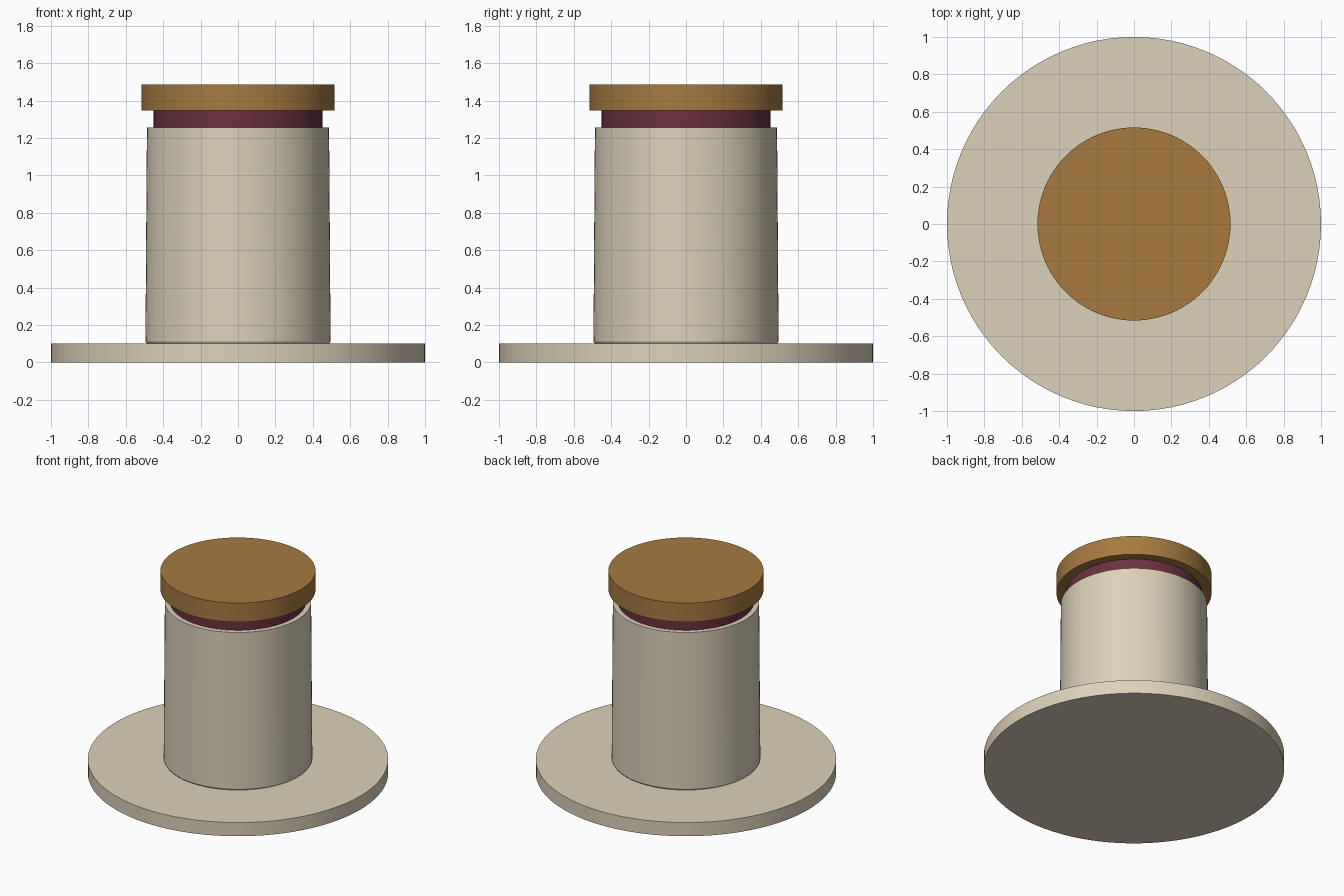
import bpy, bmesh, math

if "Cube" in bpy.data.objects:
    bpy.data.objects.remove(bpy.data.objects["Cube"])


def srgb(r, g, b):
    def lin(c):
        c /= 255
        return c / 12.92 if c <= 0.04045 else ((c + 0.055) / 1.055) ** 2.4
    return (lin(r), lin(g), lin(b), 1)


def material(name, rgb):
    m = bpy.data.materials.new(name)
    m.diffuse_color = srgb(*rgb)
    m.use_nodes = True
    m.node_tree.nodes["Principled BSDF"].inputs["Base Color"].default_value = m.diffuse_color
    return m


def turned(name, profile, mat, sides=96):
    """Closed solid of revolution from (radius, height) points, bottom to top."""
    bm = bmesh.new()
    rings = [[bm.verts.new((r * math.cos(2 * math.pi * i / sides),
                            r * math.sin(2 * math.pi * i / sides), z))
              for i in range(sides)] for r, z in profile]
    for a, b in zip(rings, rings[1:]):
        for i in range(sides):
            j = (i + 1) % sides
            bm.faces.new((a[i], a[j], b[j], b[i]))
    bm.faces.new(rings[0][::-1])
    bm.faces.new(rings[-1])
    mesh = bpy.data.meshes.new(name)
    bm.to_mesh(mesh)
    bm.free()
    mesh.materials.append(mat)
    ob = bpy.data.objects.new(name, mesh)
    bpy.context.collection.objects.link(ob)
    bpy.context.view_layer.objects.active = ob
    ob.select_set(True)
    bpy.ops.object.shade_smooth_by_angle(angle=math.radians(30))
    ob.select_set(False)
    return ob


cream = material("cream", (220, 209, 186))
burgundy = material("burgundy", (108, 49, 63))
wood = material("golden_brown", (166, 122, 64))

# Wide flat base disc
turned("base_plate", [(1.0, 0), (1.0, 0.1)], cream)
# Slightly tapered column with a small chamfer at its foot
turned("body", [(0.487, 0.1), (0.495, 0.112), (0.487, 1.257)], cream)
# Recessed neck band and overhanging lid
turned("neck_band", [(0.452, 1.25), (0.452, 1.35)], burgundy)
turned("lid", [(0.516, 1.347), (0.516, 1.487)], wood)
